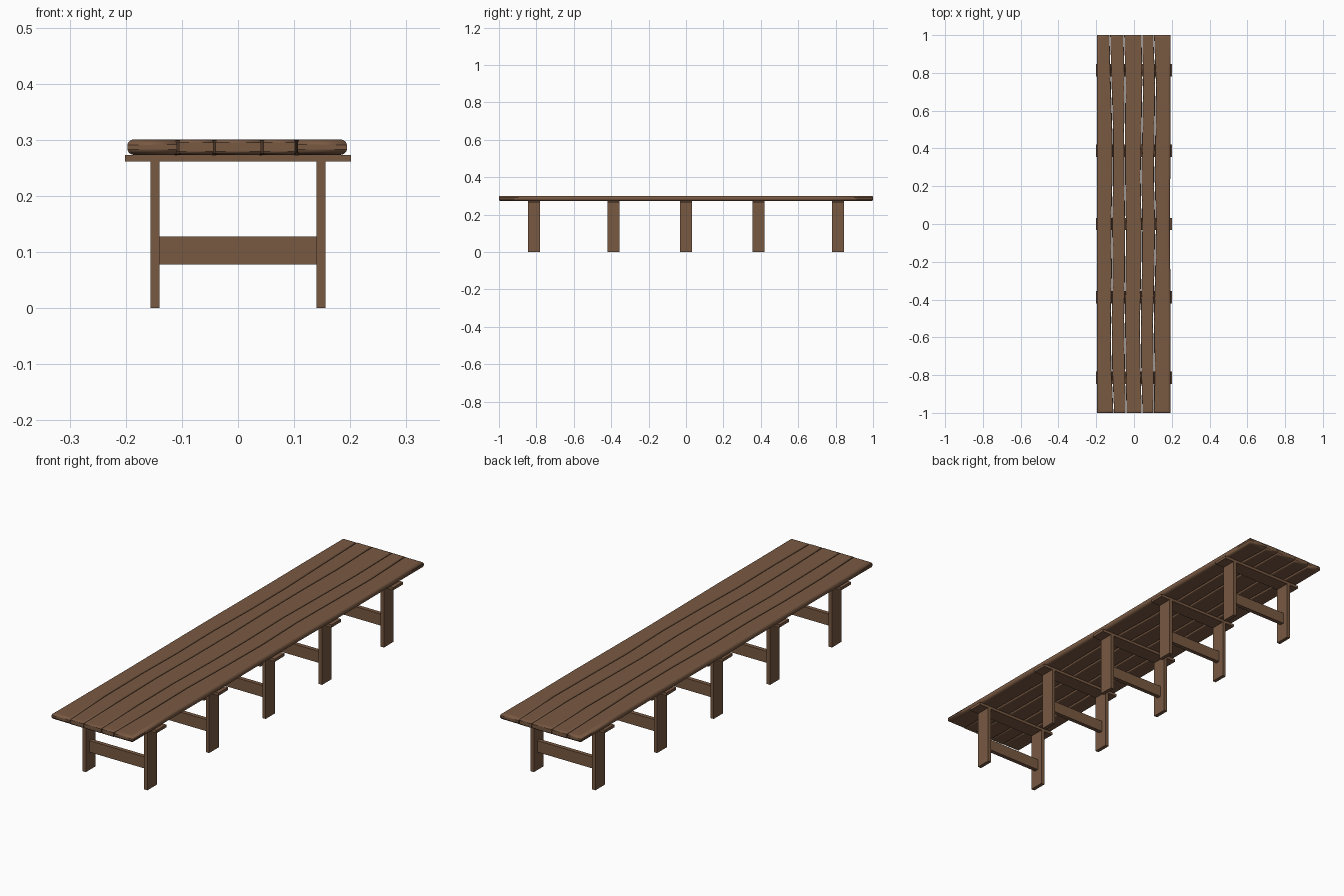
import bpy, bmesh

if "Cube" in bpy.data.objects:
    bpy.data.objects.remove(bpy.data.objects["Cube"])

wood = bpy.data.materials.new("brown_wood")
wood.diffuse_color = (0.19, 0.10, 0.055, 1)
wood.use_nodes = True
wood.node_tree.nodes["Principled BSDF"].inputs["Base Color"].default_value = wood.diffuse_color


def finish(name, bm):
    bmesh.ops.recalc_face_normals(bm, faces=bm.faces)
    me = bpy.data.meshes.new(name)
    bm.to_mesh(me)
    bm.free()
    me.materials.append(wood)
    ob = bpy.data.objects.new(name, me)
    bpy.context.collection.objects.link(ob)
    return ob


def box(name, x0, x1, y0, y1, z0, z1):
    bm = bmesh.new()
    bmesh.ops.create_cube(bm, size=1)
    for v in bm.verts:
        v.co = ((x0 + x1) / 2 + v.co.x * (x1 - x0),
                (y0 + y1) / 2 + v.co.y * (y1 - y0),
                (z0 + z1) / 2 + v.co.z * (z1 - z0))
    return finish(name, bm)


# Wavy plank borders: x at evenly spaced y from -1 to 1
YS = [-1, -0.75, -0.5, -0.25, 0, 0.25, 0.5, 0.75, 1]
BORDERS = [
    [-0.197, -0.196, -0.195, -0.196, -0.197, -0.196, -0.195, -0.196, -0.195],
    [-0.107, -0.118, -0.120, -0.115, -0.118, -0.112, -0.113, -0.121, -0.128],
    [-0.042, -0.046, -0.050, -0.046, -0.045, -0.049, -0.050, -0.047, -0.054],
    [0.043, 0.036, 0.034, 0.040, 0.042, 0.037, 0.042, 0.046, 0.042],
    [0.104, 0.106, 0.103, 0.110, 0.114, 0.107, 0.111, 0.114, 0.104],
    [0.194, 0.193, 0.194, 0.192, 0.190, 0.192, 0.194, 0.193, 0.194],
]
Z0, Z1, GAP, RADIUS = 0.273, 0.301, 0.002, 0.0135


def plank(i):
    left_gap = GAP if i > 0 else 0
    right_gap = GAP if i < 4 else 0
    bm = bmesh.new()
    rows = []
    for y, xl, xr in zip(YS, BORDERS[i], BORDERS[i + 1]):
        xl, xr = xl + left_gap, xr - right_gap
        rows.append([bm.verts.new(c) for c in
                     ((xl, y, Z0), (xr, y, Z0), (xr, y, Z1), (xl, y, Z1))])
    for a, b in zip(rows, rows[1:]):
        for k in range(4):
            n = (k + 1) % 4
            bm.faces.new((a[k], a[n], b[n], b[k]))
    bm.faces.new(rows[0])
    bm.faces.new(rows[-1])
    # Full rounding outside and at the ends, small rounding along the seams
    weight = bm.edges.layers.float.new("bevel_weight_edge")
    outer = {0: (0, 3), 4: (1, 2)}.get(i, ())
    for a, b in zip(rows, rows[1:]):
        for k in range(4):
            bm.edges.get((a[k], b[k]))[weight] = 1.0 if k in outer else 0.35
    for r in (rows[0], rows[-1]):
        for p, q in ((0, 1), (2, 3)):
            bm.edges.get((r[p], r[q]))[weight] = 1.0
    ob = finish(f"seat_plank_{i + 1}", bm)
    bev = ob.modifiers.new("rounding", 'BEVEL')
    bev.limit_method = 'WEIGHT'
    bev.width = RADIUS
    bev.segments = 5
    bev.use_clamp_overlap = False
    bpy.context.view_layer.objects.active = ob
    ob.select_set(True)
    bpy.ops.object.shade_smooth_by_angle(angle=0.7)
    ob.select_set(False)


for i in range(5):
    plank(i)

# Five trestles: two legs, a top batten and a low stretcher
for n, y in enumerate((-0.813, -0.388, 0, 0.388, 0.813), 1):
    for side, s in (("left", -1), ("right", 1)):
        xa, xb = sorted((s * 0.14, s * 0.156))
        box(f"{side}_leg_{n}", xa, xb, y - 0.033, y + 0.033, 0, 0.261)
    box(f"batten_{n}", -0.201, 0.201, y - 0.033, y + 0.033, 0.261, Z0)
    box(f"stretcher_{n}", -0.14, 0.14, y - 0.009, y + 0.009, 0.078, 0.128)
